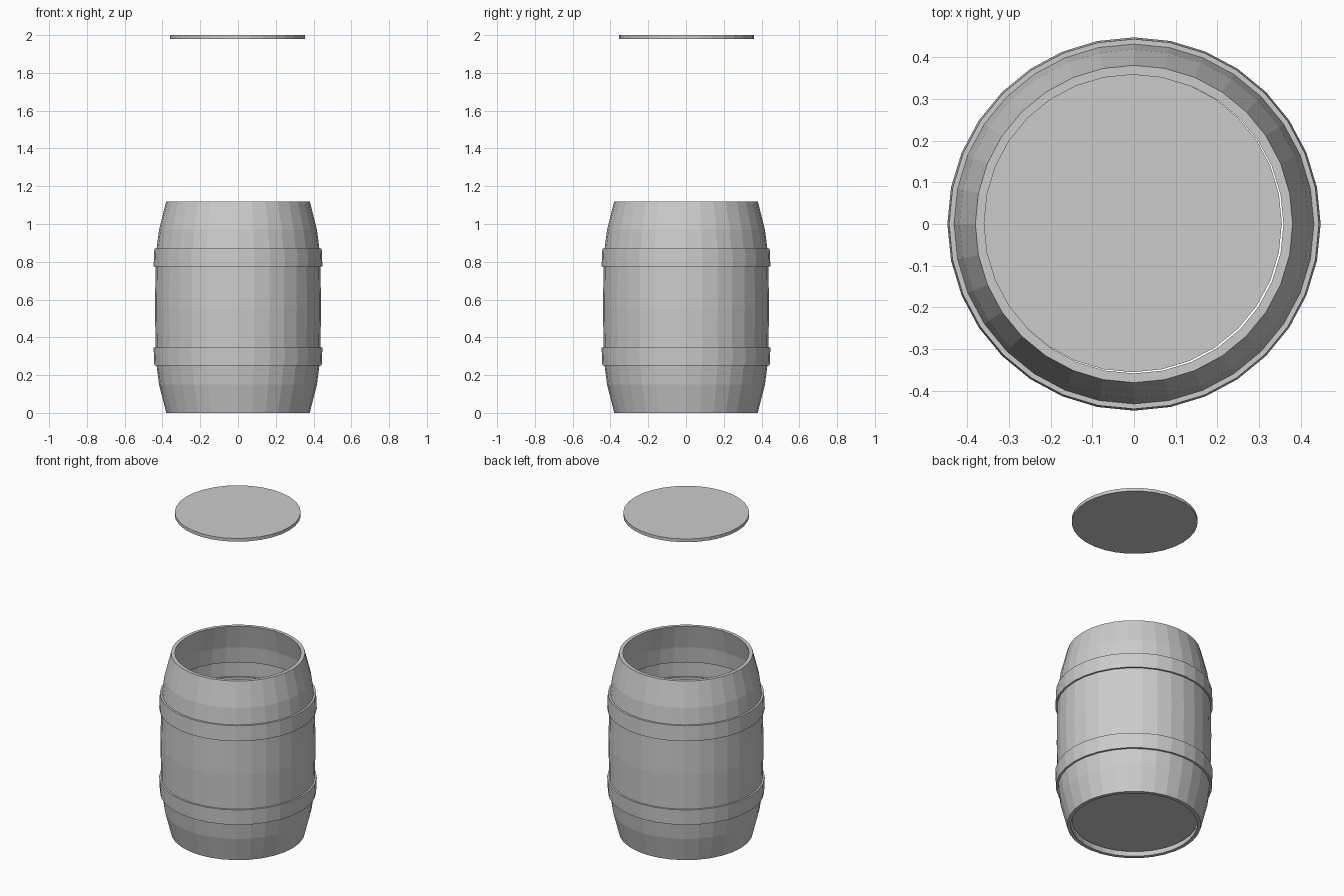
import bpy, bmesh, math

if "Cube" in bpy.data.objects:
    bpy.data.objects.remove(bpy.data.objects["Cube"])

SIDES = 32


def lathe(name, profile):
    """Revolve a closed (radius, z) loop around z."""
    bm = bmesh.new()
    rings = []
    for i in range(SIDES):
        a = 2 * math.pi * i / SIDES
        rings.append([bm.verts.new((r * math.cos(a), r * math.sin(a), z)) for r, z in profile])
    n = len(profile)
    for i in range(SIDES):
        p, q = rings[i], rings[(i + 1) % SIDES]
        for j in range(n):
            k = (j + 1) % n
            bm.faces.new((p[j], q[j], q[k], p[k]))
    bmesh.ops.recalc_face_normals(bm, faces=bm.faces)
    mesh = bpy.data.meshes.new(name)
    bm.to_mesh(mesh)
    bm.free()
    obj = bpy.data.objects.new(name, mesh)
    bpy.context.collection.objects.link(obj)
    return obj


def disc(name, z):
    """Thin round board with its underside at z - 0.01."""
    bpy.ops.mesh.primitive_cylinder_add(vertices=SIDES, radius=0.357, depth=0.02,
                                        location=(-0.003, 0.002, z))
    bpy.context.object.name = name


# Barrel wall: bulging staves with raised hoops, hollow inside
lower = [(0.38, 0), (0.418, 0.15), (0.431, 0.25), (0.443, 0.25),
         (0.447, 0.345), (0.436, 0.345), (0.44, 0.56)]
outer = lower + [(r, 1.12 - z) for r, z in reversed(lower[:-1])]
lower_in = [(0.358, 0), (0.397, 0.15), (0.41, 0.25), (0.422, 0.25),
            (0.426, 0.345), (0.415, 0.345), (0.419, 0.56)]
inner = lower_in + [(r, 1.12 - z) for r, z in reversed(lower_in[:-1])]
lathe("barrel_wall", outer + inner[::-1])

# Recessed floor and the lid hovering above
disc("barrel_floor", 0.04)
disc("barrel_lid", 1.99)
